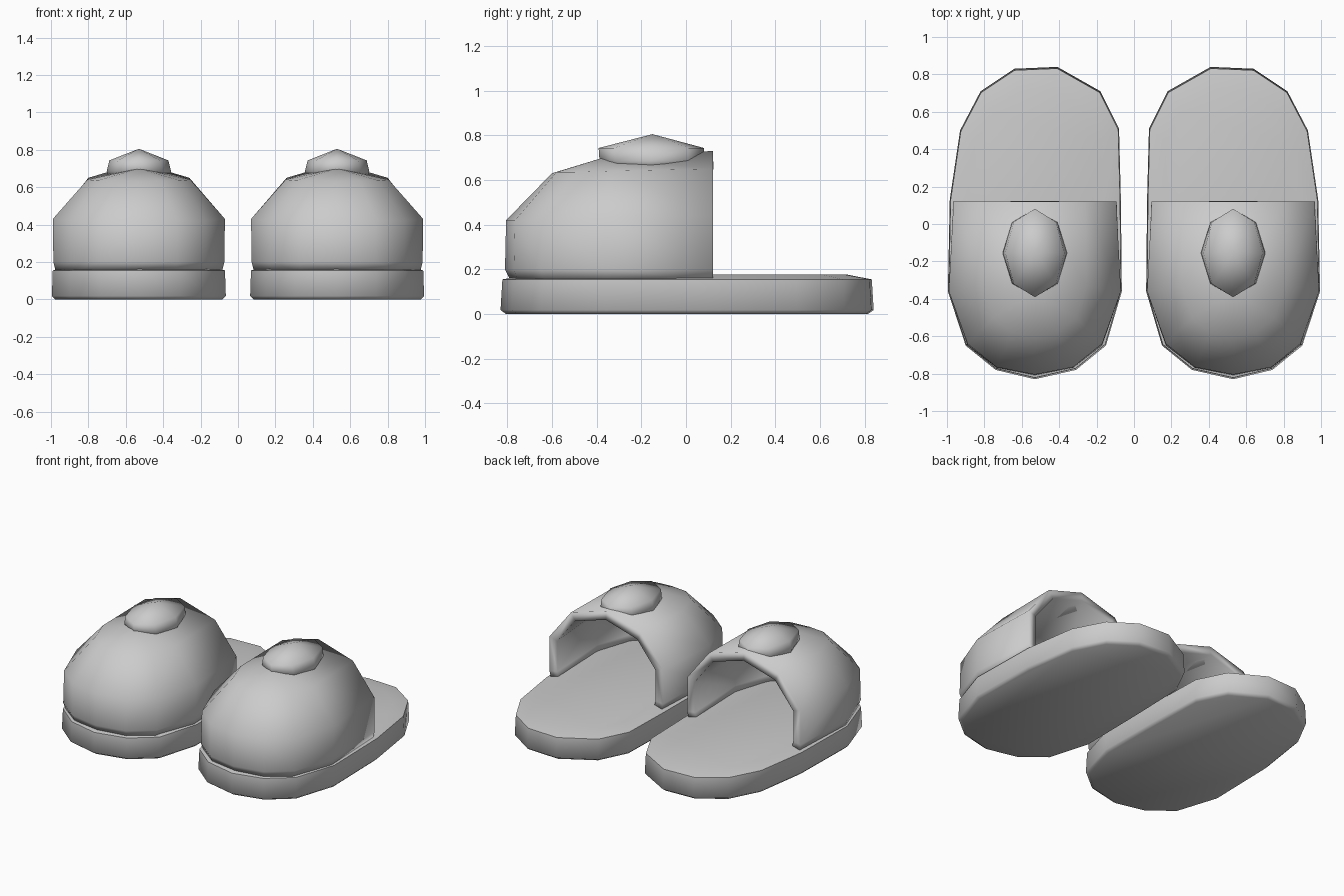
import bpy, bmesh, math

if "Cube" in bpy.data.objects:
    bpy.data.objects.remove(bpy.data.objects["Cube"])

CX = 0.53  # centre line of one slipper


def make(name, verts, faces, thickness=0, angle=60):
    """Smooth-shaded mesh, mirrored to the other foot."""
    me = bpy.data.meshes.new(name)
    me.from_pydata(verts, [], faces)
    bm = bmesh.new()
    bm.from_mesh(me)
    bmesh.ops.recalc_face_normals(bm, faces=bm.faces)
    bm.normal_update()
    if max(bm.faces, key=lambda f: f.calc_center_median().z).normal.z < 0:
        bmesh.ops.reverse_faces(bm, faces=bm.faces)
    bm.to_mesh(me)
    bm.free()
    ob = bpy.data.objects.new(name, me)
    bpy.context.collection.objects.link(ob)
    bpy.ops.object.select_all(action='DESELECT')
    bpy.context.view_layer.objects.active = ob
    ob.select_set(True)
    bpy.ops.object.shade_smooth_by_angle(angle=math.radians(angle))
    if thickness:
        sol = ob.modifiers.new("thickness", 'SOLIDIFY')
        sol.thickness = thickness
        sol.offset = -1
    ob.modifiers.new("other_foot", 'MIRROR')
    return ob


def bridge(rings, n, closed=True):
    """Quads between consecutive rings of n points."""
    m = n if closed else n - 1
    return [(r * n + i, r * n + (i + 1) % n, (r + 1) * n + (i + 1) % n, (r + 1) * n + i)
            for r in range(rings - 1) for i in range(m)]


# Sole: outline lofted through bevelled levels
outline = [(0.53, -0.83), (0.74, -0.78), (0.90, -0.65), (0.995, -0.36), (0.985, 0.13),
           (0.93, 0.50), (0.82, 0.71), (0.64, 0.83), (0.41, 0.84), (0.18, 0.71),
           (0.08, 0.51), (0.07, 0.13), (0.065, -0.36), (0.15, -0.65), (0.31, -0.78)]
n = len(outline)
levels = [(0.0, 0.96, 0.97), (0.018, 1, 1), (0.155, 0.99, 0.99), (0.178, 0.80, 0.85)]
verts = [(CX + (x - CX) * sx, y * sy, z) for z, sx, sy in levels for x, y in outline]
faces = bridge(len(levels), n)
faces += [tuple(range(n))[::-1], tuple(range(3 * n, 4 * n))]
make("sole", verts, faces)

# Upper: U-shaped rings open at the back, closed along a top ridge
half_rings = [
    [(.425, .12, .15), (.445, -.36, .15), (.345, -.64, .15), (.20, -.75, .15), (0, -.785, .15)],
    [(.437, .12, .20), (.457, -.36, .20), (.36, -.65, .20), (.205, -.77, .20), (0, -.81, .20)],
    [(.435, .12, .44), (.46, -.36, .43), (.36, -.64, .42), (.205, -.765, .42), (0, -.805, .42)],
    [(.27, .12, .65), (.275, -.33, .64), (.22, -.50, .635), (.12, -.58, .635), (0, -.60, .63)],
]
verts = []
for ring in half_rings:
    full = ring + [(-x, y, z) for x, y, z in reversed(ring[:-1])]
    verts += [(CX + x, y, z) for x, y, z in full]
faces = bridge(4, 9, closed=False)
verts += [(CX, .12, .73), (CX, -.37, .70)]
faces += [(27, 28, 37, 36), (34, 35, 36, 37)]
faces += [(i, i + 1, 37) for i in range(28, 34)]
make("upper", verts, faces, thickness=0.06, angle=80)

# Button: low octagonal dome sitting on the upper
verts = []
for z, rx, ry in [(0.655, .165, .20), (0.685, .172, .232), (0.743, .158, .236)]:
    for i in range(8):
        a = i * math.pi / 4
        verts.append((CX + rx * math.cos(a), -.155 + ry * math.sin(a), z))
verts.append((CX, -.15, .805))
faces = bridge(3, 8) + [(16 + i, 16 + (i + 1) % 8, 24) for i in range(8)]
faces.append(tuple(range(8))[::-1])
make("button", verts, faces, angle=80)
